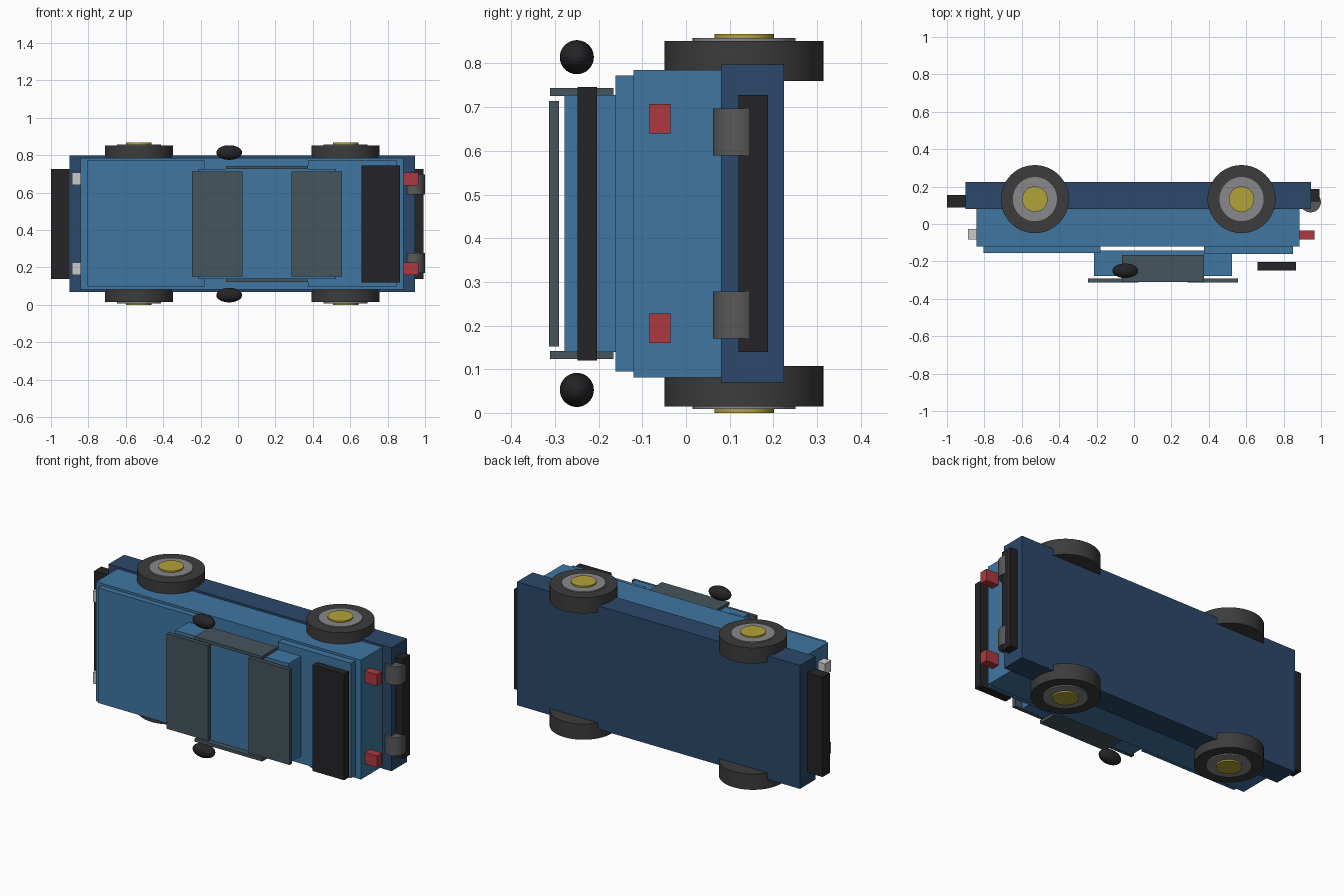
import bpy

if "Cube" in bpy.data.objects:
    bpy.data.objects.remove(bpy.data.objects["Cube"])

MID = 0.4335  # car lies on its side: length on x, roof towards -y, width on z


def mat(name, r, g, b):
    m = bpy.data.materials.new(name)
    m.diffuse_color = (r, g, b, 1)
    m.use_nodes = True
    m.node_tree.nodes["Principled BSDF"].inputs["Base Color"].default_value = m.diffuse_color
    return m


BLUE = mat("body_blue", 0.05, 0.18, 0.36)
NAVY = mat("dark_blue", 0.025, 0.065, 0.145)
BLACK = mat("black", 0.018, 0.017, 0.02)
RUBBER = mat("rubber", 0.045, 0.045, 0.045)
GLASS = mat("glass", 0.06, 0.09, 0.105)
RED = mat("red", 0.42, 0.04, 0.05)
GOLD = mat("gold", 0.45, 0.36, 0.04)
STEEL = mat("steel", 0.25, 0.25, 0.26)
PIPE = mat("pipe", 0.1, 0.1, 0.1)


def finish(name, m):
    o = bpy.context.object
    o.name = name
    if m:
        o.data.materials.append(m)
    return o


def box(name, x, y, z, m=None):
    bpy.ops.mesh.primitive_cube_add(
        size=1, location=[(a + b) / 2 for a, b in (x, y, z)])
    o = finish(name, m)
    o.scale = [b - a for a, b in (x, y, z)]
    return o


def cyl(name, x, y, z, r, m):
    bpy.ops.mesh.primitive_cylinder_add(
        vertices=48, radius=r, depth=z[1] - z[0], location=(x, y, sum(z) / 2))
    o = finish(name, m)
    bpy.ops.object.shade_smooth_by_angle()
    return o


def span(half):
    return (MID - half, MID + half)


def side_span(s, inner, outer):
    """z range on one side, given distances from the mid plane"""
    return tuple(sorted((MID + s * inner, MID + s * outer)))


# body shell
box("chassis", (-0.90, 0.945), (0.08, 0.224), span(0.364), NAVY)
box("main_body", (-0.842, 0.886), (-0.12, 0.085), span(0.352), BLUE)
box("hood", (-0.805, -0.18), (-0.155, -0.115), span(0.339), BLUE)
box("trunk", (0.373, 0.849), (-0.161, -0.115), span(0.339), BLUE)
box("cabin", (-0.215, 0.525), (-0.278, -0.142), span(0.294), BLUE)

# windows, spoiler and bumpers
box("windshield", (-0.245, 0.025), (-0.314, -0.291), span(0.281), GLASS)
box("rear_window", (0.287, 0.557), (-0.314, -0.291), span(0.281), GLASS)
box("spoiler", (0.66, 0.866), (-0.248, -0.204), span(0.313), BLACK)
box("front_bumper", (-1.0, -0.89), (0.088, 0.155), span(0.294), BLACK)
box("rear_bumper", (0.89, 0.992), (0.12, 0.188), span(0.294), BLACK)

for s, side in ((-1, "right"), (1, "left")):
    # side details
    box(side + "_window", (-0.065, 0.375), (-0.311, -0.166),
        side_span(s, 0.292, 0.31), GLASS)
    box(side + "_headlight", (-0.888, -0.835), (-0.083, -0.026),
        side_span(s, 0.208, 0.274))
    box(side + "_taillight", (0.88, 0.966), (-0.084, -0.036),
        side_span(s, 0.206, 0.274), RED)
    cyl(side + "_exhaust", 0.944, 0.117, side_span(s, 0.156, 0.263), 0.055, PIPE)
    bpy.ops.mesh.primitive_uv_sphere_add(
        segments=32, ring_count=16, radius=1, location=(-0.047, -0.25, MID + s * 0.381))
    finish(side + "_mirror", BLACK).scale = (0.069, 0.039, 0.039)
    # wheels
    for x, end in ((-0.53, "front"), (0.575, "rear")):
        n = end + "_" + side
        cyl(n + "_tyre", x, 0.133, side_span(s, 0.326, 0.4185), 0.182, RUBBER)
        cyl(n + "_rim", x, 0.133, side_span(s, 0.38, 0.425), 0.118, STEEL)
        cyl(n + "_hub", x, 0.133, side_span(s, 0.39, 0.4335), 0.068, GOLD)
